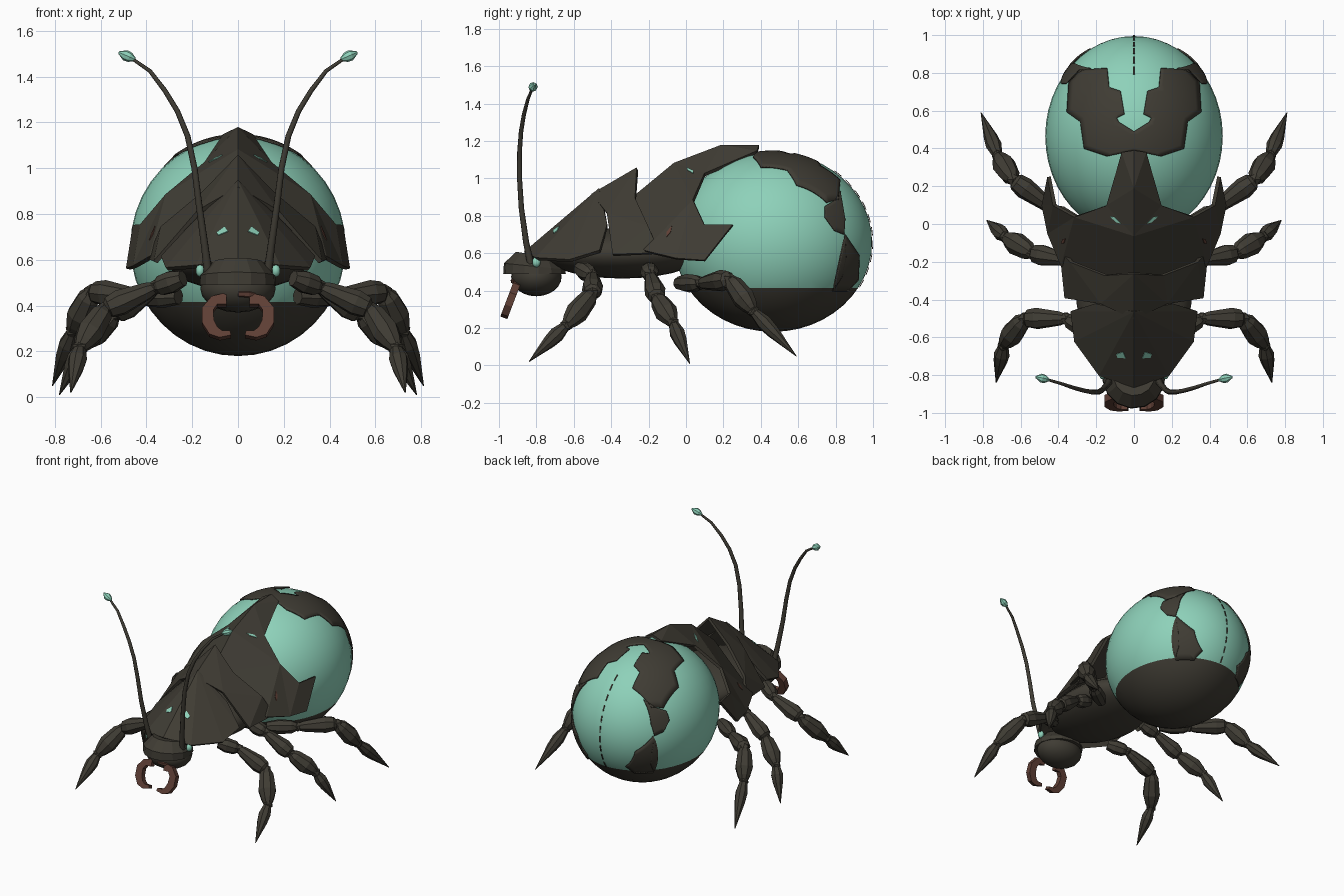
import bpy, bmesh, math
from mathutils import Vector

if "Cube" in bpy.data.objects:
    bpy.data.objects.remove(bpy.data.objects["Cube"])


def material(name, rgb):
    m = bpy.data.materials.new(name)
    m.diffuse_color = (*rgb, 1)
    m.use_nodes = True
    m.node_tree.nodes["Principled BSDF"].inputs["Base Color"].default_value = m.diffuse_color
    return m


DARK = material("dark_shell", (0.050, 0.045, 0.034))
TEAL = material("teal", (0.27, 0.64, 0.49))
BROWN = material("brown", (0.115, 0.05, 0.036))

CENTRE = Vector((0, 0.465, 0.66))   # abdomen ellipsoid
RADII = Vector((0.47, 0.53, 0.48))


def finish(name, bm, mats, mirror=False, thick=0, smooth=None):
    bmesh.ops.recalc_face_normals(bm, faces=bm.faces)
    me = bpy.data.meshes.new(name)
    bm.to_mesh(me)
    bm.free()
    for m in mats:
        me.materials.append(m)
    ob = bpy.data.objects.new(name, me)
    bpy.context.collection.objects.link(ob)
    if mirror:
        ob.modifiers.new("mirror", 'MIRROR').use_clip = True
    if thick:
        s = ob.modifiers.new("thickness", 'SOLIDIFY')
        s.thickness, s.offset = thick, 0
    if smooth:
        bpy.ops.object.select_all(action='DESELECT')
        ob.select_set(True)
        bpy.context.view_layer.objects.active = ob
        bpy.ops.object.shade_smooth_by_angle(angle=math.radians(smooth))
    return ob


def ellipsoid(bm, centre, radii, u=32, v=20):
    """UV sphere with its poles along y."""
    vs = bmesh.ops.create_uvsphere(bm, u_segments=u, v_segments=v, radius=1)["verts"]
    for w in vs:
        x, y, z = w.co
        w.co = Vector(centre) + Vector((x * radii[0], z * radii[1], -y * radii[2]))


def tube(bm, pts, radii, sides=8):
    """Rings of the given radii along a path, closed at both ends."""
    pts = [Vector(p) for p in pts]
    rings = []
    for i, p in enumerate(pts):
        d = (pts[min(i + 1, len(pts) - 1)] - pts[max(i - 1, 0)]).normalized()
        a = d.cross(Vector((0.3, 0.9, 0.1))).normalized()
        b = d.cross(a)
        rings.append([bm.verts.new(p + radii[i] * (a * math.cos(t) + b * math.sin(t)))
                      for t in (2 * math.pi * k / sides for k in range(sides))])
    for r, s in zip(rings, rings[1:]):
        for k in range(sides):
            j = (k + 1) % sides
            bm.faces.new((r[k], r[j], s[j], s[k]))
    bm.faces.new(rings[0])
    bm.faces.new(rings[-1])


def spindle(bm, a, b, profile, sides=8):
    a, b = Vector(a), Vector(b)
    tube(bm, [a.lerp(b, t) for t, _ in profile], [r for _, r in profile], sides)


def plate(name, verts, faces, mat=DARK, thick=0.02):
    """Faceted shell plate, mirrored across the middle."""
    bm = bmesh.new()
    vs = [bm.verts.new(v) for v in verts]
    for f in faces:
        bm.faces.new([vs[i] for i in f])
    return finish(name, bm, [mat], True, thick)


def abdomen_patch(name, outline, axis, mirror=True):
    """Flat outline draped over the abdomen, solving the given axis."""
    bm = bmesh.new()
    others = [i for i in range(3) if i != axis]
    vs = []
    for p in outline:
        co = [0, 0, 0]
        co[others[0]], co[others[1]] = p
        vs.append(bm.verts.new(co))
    bm.faces.new(vs)
    bmesh.ops.triangulate(bm, faces=bm.faces[:])
    for _ in range(3):
        bmesh.ops.subdivide_edges(bm, edges=bm.edges[:], cuts=1, use_grid_fill=True)
    for v in bm.verts:
        s = sum(((v.co[i] - CENTRE[i]) / RADII[i]) ** 2 for i in others)
        v.co[axis] = CENTRE[axis] + RADII[axis] * math.sqrt(max(0, 1 - s))
        off = (v.co - CENTRE) * 1.012
        v.co = CENTRE + off
        if mirror:
            v.co.x = max(0, v.co.x)
    finish(name, bm, [DARK], mirror, 0.008, 40)


# Abdomen: teal above, dark belly below a clean cut
bm = bmesh.new()
ellipsoid(bm, CENTRE, RADII, 40, 24)
bmesh.ops.bisect_plane(bm, geom=bm.verts[:] + bm.edges[:] + bm.faces[:],
                       plane_co=(0, 0, 0.415), plane_no=(0, 0, 1))
for f in bm.faces:
    f.material_index = 1 if f.calc_center_median().z < 0.415 else 0
finish("abdomen", bm, [TEAL, DARK], smooth=40)

# Dark patches over the abdomen
abdomen_patch("top_patch", [(0, .39), (.14, .36), (.26, .40), (.28, .54), (.35, .59),
              (.34, .75), (.285, .81), (.14, .82), (.13, .72), (.07, .70),
              (.05, .58), (.09, .56), (.08, .54), (0, .49)], 2)
abdomen_patch("side_patch", [(.74, .85), (.79, .88), (.82, .93), (.845, .78),
              (.84, .70), (.79, .72), (.74, .79)], 0)
abdomen_patch("rear_patch", [(.845, .70), (.92, .59), (.915, .46), (.86, .40),
              (.78, .40), (.83, .48), (.85, .58)], 0)
# Broken seam down the back of the abdomen
for i in range(10):
    a = math.radians(52 - i * 8.5)
    bm = bmesh.new()
    ring = []
    for t in (a, a - math.radians(2.7), a - math.radians(5.4)):
        y, z = CENTRE.y + RADII.y * 1.007 * math.cos(t), CENTRE.z + RADII.z * 1.007 * math.sin(t)
        ring.append((bm.verts.new((-.004, y, z)), bm.verts.new((.004, y, z))))
    for p, q in zip(ring, ring[1:]):
        bm.faces.new((p[0], p[1], q[1], q[0]))
    finish("back_seam", bm, [DARK], thick=0.004)

# Thorax and head
bm = bmesh.new()
ellipsoid(bm, (0, -.34, .60), (.31, .43, .135), 24, 14)
finish("thorax", bm, [DARK], smooth=40)
bm = bmesh.new()
ellipsoid(bm, (0, -.80, .475), (.165, .135, .105), 20, 12)
finish("head", bm, [DARK], smooth=30)
bm = bmesh.new()
tube(bm, [(0, -.81, .49), (0, -.81, .53), (0, -.80, .59)], [.168, .165, .11], 14)
finish("head_brow", bm, [DARK])

# Roof-shaped shell plates
plate("front_plate",
      [(0, -.86, .60), (0, -.46, .94), (.18, -.80, .57), (.31, -.62, .56),
       (.33, -.46, .61), (.2, -.42, .75)],
      [(0, 2, 1), (2, 3, 1), (3, 4, 1), (4, 5, 1)])
plate("middle_plate",
      [(0, -.50, .91), (0, -.26, 1.05), (.15, -.27, .89), (.33, -.2, .74),
       (.385, -.14, .60), (.36, -.39, .59), (.17, -.42, .81)],
      [(0, 6, 1), (6, 2, 1), (6, 3, 2), (6, 5, 3), (5, 4, 3)])
plate("rear_plate",
      [(0, -.32, .86), (0, -.06, 1.075), (0, .19, 1.17), (0, .39, 1.17),
       (.06, .38, 1.14), (.14, .10, 1.02), (.31, .04, .88), (.42, .10, .75),
       (.45, .25, .75), (.48, .10, .56), (.45, -.05, .57), (.38, -.22, .61)],
      [(1, 5, 2), (2, 4, 3), (2, 5, 4), (1, 6, 5), (0, 6, 1), (0, 11, 6),
       (6, 10, 7), (6, 11, 10), (7, 9, 8), (7, 10, 9)])


# Small coloured flecks lying on the plates
def fleck(name, a, b, c, weights, mat):
    a, b, c = Vector(a), Vector(b), Vector(c)
    n = (b - a).cross(c - a).normalized()
    n = n if n.z > 0 else -n
    plate(name, [a * (1 - u - v) + b * u + c * v + n * .012 for u, v in weights],
          [range(len(weights))], mat, 0.004)


fleck("front_fleck", (0, -.86, .60), (.18, -.80, .57), (0, -.46, .94),
      [(.22, .36), (.46, .33), (.50, .37), (.30, .43)], TEAL)
fleck("side_fleck", (.31, .04, .88), (.45, -.05, .57), (.38, -.22, .61),
      [(.10, .40), (.22, .38), (.24, .46), (.12, .50)], BROWN)
fleck("ridge_fleck", (0, -.06, 1.075), (.14, .10, 1.02), (.31, .04, .88),
      [(.40, .02), (.60, .04), (.55, .14), (.38, .10)], TEAL)

# Legs: hip, thigh, shin and pointed foot with ball joints
LEGS = {
    "front_leg": [(.24, -.57, .52), (.36, -.50, .48), (.58, -.50, .385), (.69, -.64, .215), (.73, -.84, .02)],
    "middle_leg": [(.24, -.20, .52), (.36, -.19, .48), (.54, -.155, .36), (.68, -.07, .23), (.78, .02, .01)],
    "rear_leg": [(.26, -.04, .44), (.43, .08, .44), (.64, .235, .46), (.72, .36, .29), (.81, .59, .05)],
}
HIP = [(0, .035), (.4, .05), (.8, .045), (1, .025)]
THIGH = [(0, .025), (.15, .038), (.7, .058), (.92, .048), (1, .025)]
SHIN = [(0, .03), (.15, .05), (.6, .062), (.85, .045), (1, .028)]
FOOT = [(0, .025), (.25, .042), (.45, .036), (1, .002)]
for name, pts in LEGS.items():
    bm = bmesh.new()
    for a, b, prof in zip(pts, pts[1:], (HIP, THIGH, SHIN, FOOT)):
        spindle(bm, a, b, prof)
    for p in pts[1:4]:
        vs = bmesh.ops.create_icosphere(bm, subdivisions=1, radius=.036)["verts"]
        for v in vs:
            v.co += Vector(p)
    finish(name, bm, [DARK], True)

# Antennae with teal buds
bm = bmesh.new()
tube(bm, [(.13, -.83, .54), (.145, -.855, .66), (.17, -.88, .84), (.19, -.89, 1.0),
          (.22, -.89, 1.14), (.265, -.882, 1.25), (.32, -.867, 1.34),
          (.385, -.845, 1.425), (.465, -.822, 1.48)],
     [.02, .017, .015, .014, .013, .012, .011, .009, .007], 8)
finish("antenna", bm, [DARK], True, smooth=50)
bm = bmesh.new()
spindle(bm, (.45, -.825, 1.475), (.52, -.81, 1.505), [(0, .008), (.3, .022), (.6, .024), (1, .006)])
finish("antenna_bud", bm, [TEAL], True)

# Eyes
bm = bmesh.new()
ellipsoid(bm, (.165, -.80, .553), (.02, .022, .028), 10, 8)
finish("eye", bm, [TEAL], True, smooth=40)

# Hooked jaws, leaning forward
outline = [[(.05, .45), (.05, .40)], [(.115, .435), (.09, .40)], [(.157, .385), (.108, .375)],
           [(.157, .32), (.105, .33)], [(.125, .27), (.09, .30)], [(.08, .255), (.07, .285)],
           [(.03, .265), (.035, .285)]]
bm = bmesh.new()
rows = [[bm.verts.new((x, -.90 - (.45 - z) * .38, z)) for x, z in r] for r in outline]
for p, q in zip(rows, rows[1:]):
    bm.faces.new((p[0], p[1], q[1], q[0]))
finish("jaw", bm, [BROWN], True, 0.04)
bm = bmesh.new()
spindle(bm, (0, -.925, .452), (.075, -.912, .45), [(0, .014), (.6, .018), (1, .008)], 6)
finish("mouth", bm, [BROWN])
